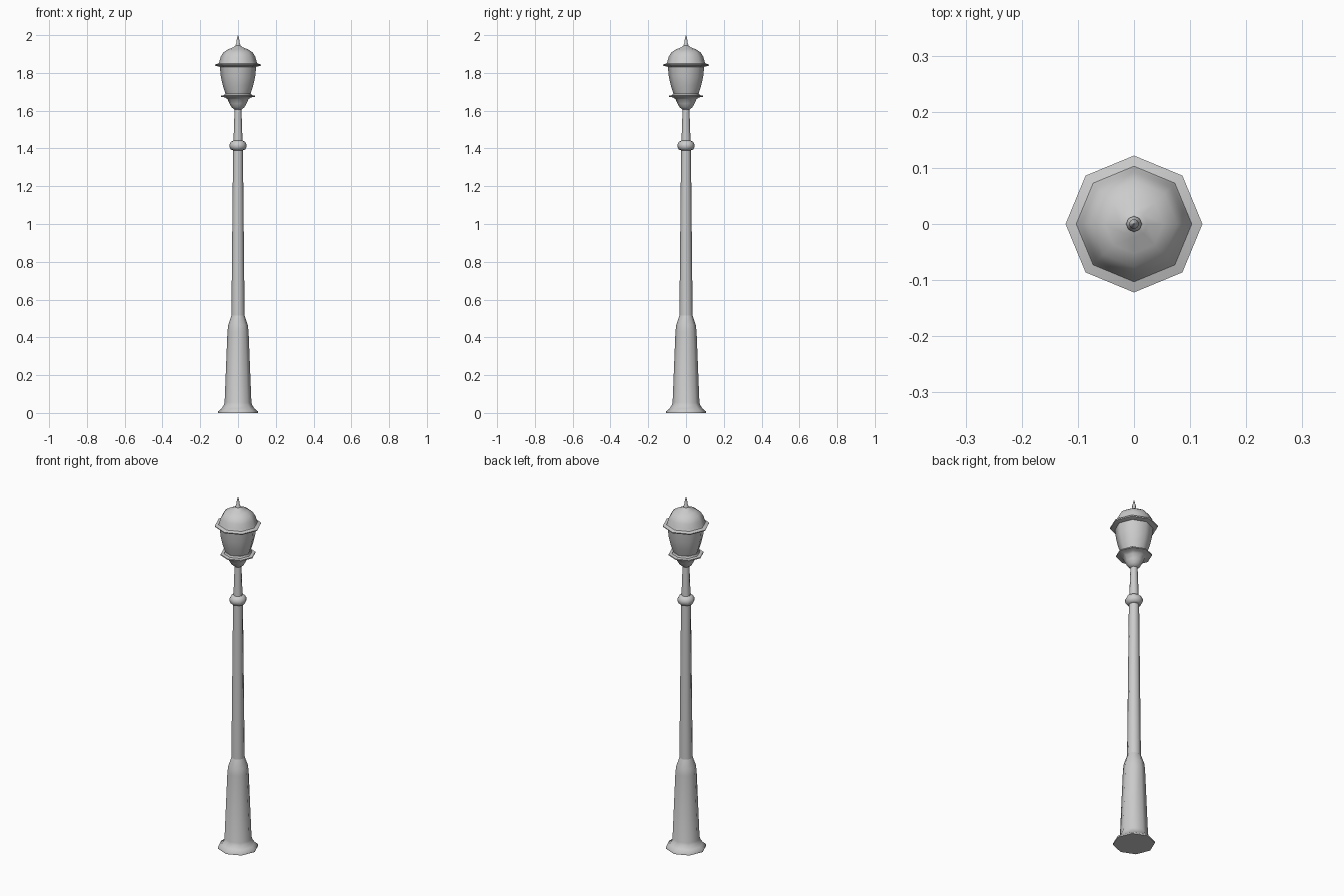
import bpy, bmesh, math

if "Cube" in bpy.data.objects:
    bpy.data.objects.remove(bpy.data.objects["Cube"])

SIDES = 8


def lathe(name, profile, angle=50):
    """Revolve (radius, height) points into a closed eight-sided part."""
    bm = bmesh.new()
    rings = []
    for r, z in profile:
        rings.append([bm.verts.new((r * math.cos(2 * math.pi * i / SIDES),
                                    r * math.sin(2 * math.pi * i / SIDES), z))
                      for i in range(SIDES)])
    for low, high in zip(rings, rings[1:]):
        for i in range(SIDES):
            j = (i + 1) % SIDES
            bm.faces.new((low[i], low[j], high[j], high[i]))
    bm.faces.new(rings[0][::-1])
    bm.faces.new(rings[-1])
    bmesh.ops.recalc_face_normals(bm, faces=bm.faces)
    mesh = bpy.data.meshes.new(name)
    bm.to_mesh(mesh)
    bm.free()
    obj = bpy.data.objects.new(name, mesh)
    bpy.context.collection.objects.link(obj)
    bpy.ops.object.select_all(action='DESELECT')
    obj.select_set(True)
    bpy.context.view_layer.objects.active = obj
    bpy.ops.object.shade_smooth_by_angle(angle=math.radians(angle))
    return obj


# Flared foot and tapered pedestal
lathe("pedestal", [(.106, 0), (.106, .008), (.088, .022), (.076, .04), (.071, .055),
                   (.056, .43), (.052, .465), (.035, .515)])

# Long tapered post
lathe("post", [(.035, .515), (.026, 1.395)])

# Rounded collar
lathe("collar", [(.026, 1.39), (.038, 1.395), (.045, 1.408), (.045, 1.422),
                 (.037, 1.436), (.024, 1.442)])

# Slim neck
lathe("neck", [(.024, 1.44), (.018, 1.61)])

# Lantern cup with a projecting rim
lathe("lantern_cup", [(.018, 1.605), (.034, 1.618), (.045, 1.637), (.055, 1.66),
                      (.068, 1.67), (.091, 1.674), (.091, 1.68), (.073, 1.682),
                      (.069, 1.692)])

# Flared glass body
lathe("lantern_glass", [(.066, 1.69), (.080, 1.732), (.091, 1.78), (.097, 1.838)])

# Domed roof with a wide brim
lathe("roof", [(.097, 1.832), (.120, 1.838), (.122, 1.844), (.103, 1.85), (.098, 1.862),
               (.092, 1.885), (.077, 1.909), (.052, 1.925), (.024, 1.936), (.014, 1.944)])

# Pointed finial
lathe("finial", [(.014, 1.942), (.014, 1.948), (.009, 1.956), (.009, 1.968),
                 (.006, 1.98), (.001, 2.0)])
